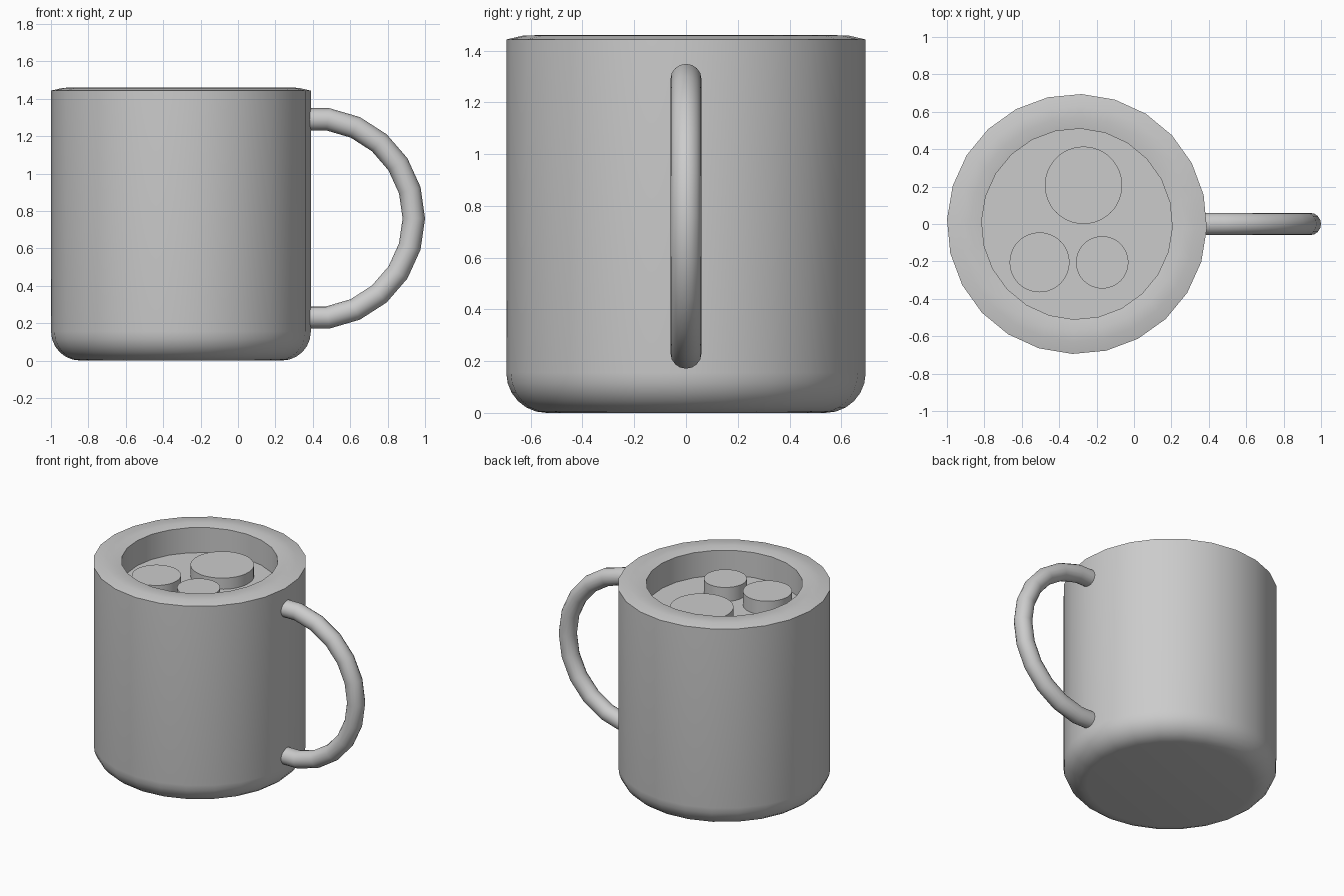
import bpy
import bmesh
from math import cos, sin, pi, radians
from mathutils import Matrix

cube = bpy.data.objects.get("Cube")
if cube:
    bpy.data.objects.remove(cube, do_unlink=True)

AXIS_X = -0.305      # centre line of the cup
SIDES = 24

grey = bpy.data.materials.new("light grey")
grey.use_nodes = True
grey.diffuse_color = (0.6, 0.6, 0.6, 1)
grey.node_tree.nodes["Principled BSDF"].inputs["Base Color"].default_value = (0.6, 0.6, 0.6, 1)


def finish(name, bm, angle=30):
    """Turn a bmesh into a shaded object."""
    bmesh.ops.recalc_face_normals(bm, faces=bm.faces)
    mesh = bpy.data.meshes.new(name)
    bm.to_mesh(mesh)
    bm.free()
    mesh.materials.append(grey)
    obj = bpy.data.objects.new(name, mesh)
    bpy.context.collection.objects.link(obj)
    bpy.ops.object.select_all(action='DESELECT')
    obj.select_set(True)
    bpy.context.view_layer.objects.active = obj
    bpy.ops.object.shade_smooth_by_angle(angle=radians(angle))
    return obj


def skin(bm, rings):
    """Bridge successive rings of points and cap both ends."""
    loops = [[bm.verts.new(p) for p in ring] for ring in rings]
    for a, b in zip(loops, loops[1:]):
        n = len(a)
        for i in range(n):
            j = (i + 1) % n
            bm.faces.new((a[i], a[j], b[j], b[i]))
    bm.faces.new(loops[0])
    bm.faces.new(loops[-1])


# Cup: rounded base, straight wall, softly crowned rim, recessed floor
BEVEL, RADIUS, FLOOR = 0.155, 0.695, 1.27
profile = [(RADIUS - BEVEL + BEVEL * sin(t * pi / 12), BEVEL - BEVEL * cos(t * pi / 12))
           for t in range(7)]
profile += [(RADIUS, 1.443), (0.63, 1.458), (0.57, 1.46), (0.51, 1.45), (0.51, FLOOR)]
turn = radians(-2)
rings = [[(AXIS_X + r * cos(turn + 2 * pi * i / SIDES), r * sin(turn + 2 * pi * i / SIDES), z)
          for i in range(SIDES)] for r, z in profile]
bm = bmesh.new()
skin(bm, rings)
finish("cup", bm)

# Handle: tube swept along an arc whose ends sink into the wall
HOOP, TUBE, STEP = 0.535, 0.06, 2 * pi / 22
rings = []
for k in range(-6, 7):
    a = k * STEP
    ring = []
    for i in range(16):
        b = 2 * pi * i / 16
        reach = HOOP + TUBE * cos(b)
        ring.append((0.405 + reach * cos(a), TUBE * sin(b), 0.76 + reach * sin(a)))
    rings.append(ring)
bm = bmesh.new()
skin(bm, rings)
finish("handle", bm, 40)

# Round discs standing on the recessed floor
for name, x, y, r, top in (("large_disc", -0.27, 0.207, 0.207, 1.35),
                           ("medium_disc", -0.505, -0.205, 0.16, 1.37),
                           ("small_disc", -0.17, -0.205, 0.14, 1.37)):
    bm = bmesh.new()
    low = FLOOR - 0.02
    bmesh.ops.create_cone(bm, cap_ends=True, segments=48, radius1=r, radius2=r, depth=top - low,
                          matrix=Matrix.Translation((x, y, (top + low) / 2)))
    finish(name, bm)
